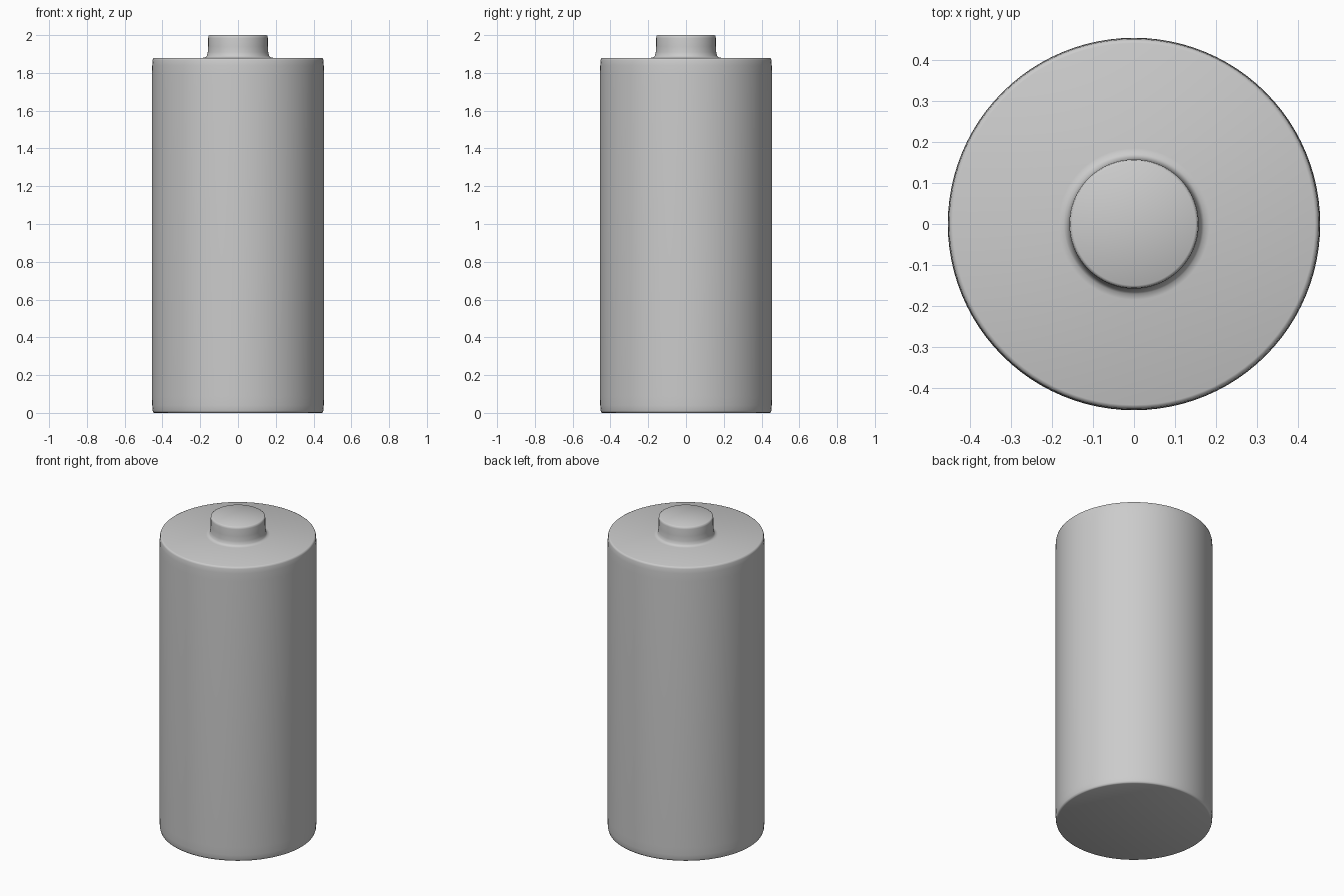
import bpy, bmesh, math

if "Cube" in bpy.data.objects:
    bpy.data.objects.remove(bpy.data.objects["Cube"])

# Half cross-section (radius, height): base, body wall, shoulder, terminal nub
PROFILE = [(0, 0), (0.442, 0), (0.449, 0.003), (0.452, 0.012), (0.454, 0.04), (0.455, 0.09),
           (0.455, 1.79), (0.454, 1.84), (0.452, 1.868), (0.449, 1.877), (0.442, 1.88),
           (0.185, 1.88), (0.171, 1.883), (0.164, 1.891), (0.160, 1.91), (0.158, 1.94),
           (0.158, 1.985), (0.156, 1.996), (0.150, 2.0), (0, 2.0)]


def lathe(name, profile, steps=96):
    """Spin a profile around z into a closed smooth solid."""
    bm = bmesh.new()
    verts = [bm.verts.new((r, 0, z)) for r, z in profile]
    edges = [bm.edges.new(pair) for pair in zip(verts, verts[1:])]
    bmesh.ops.spin(bm, geom=verts + edges, cent=(0, 0, 0), axis=(0, 0, 1),
                   angle=math.tau, steps=steps, use_duplicate=False)
    bmesh.ops.remove_doubles(bm, verts=bm.verts, dist=1e-5)
    bmesh.ops.recalc_face_normals(bm, faces=bm.faces)
    mesh = bpy.data.meshes.new(name)
    bm.to_mesh(mesh)
    bm.free()
    obj = bpy.data.objects.new(name, mesh)
    bpy.context.collection.objects.link(obj)
    bpy.context.view_layer.objects.active = obj
    obj.select_set(True)
    bpy.ops.object.shade_smooth_by_angle(angle=math.radians(50))
    obj.select_set(False)
    return obj


# Battery cell: can and terminal in one continuous skin
lathe("battery_cell", PROFILE)
